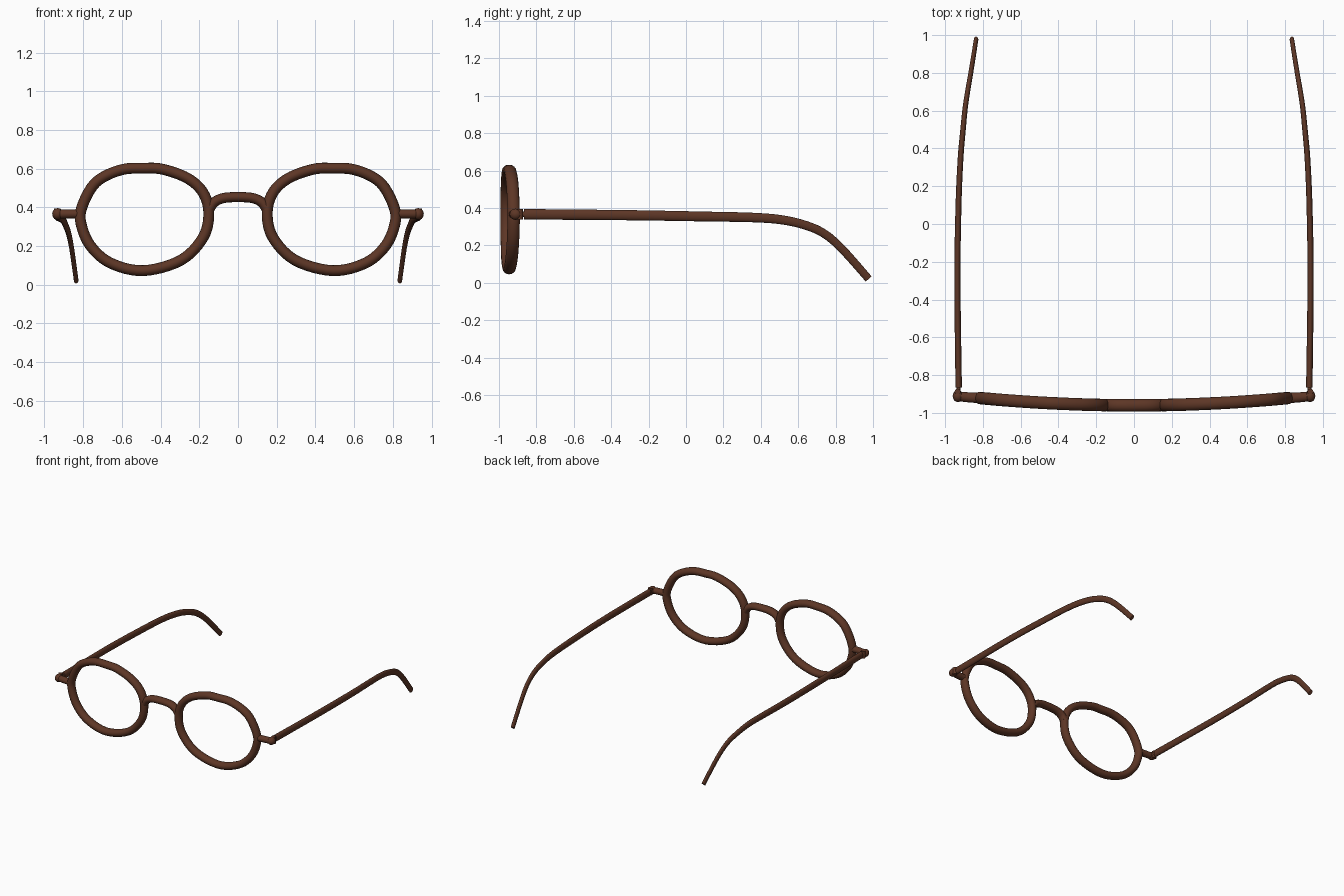
import bpy, bmesh, math
from mathutils import Vector

if "Cube" in bpy.data.objects:
    bpy.data.objects.remove(bpy.data.objects["Cube"])

brown = bpy.data.materials.new("dark brown")
brown.diffuse_color = (0.11, 0.037, 0.019, 1)
brown.use_nodes = True
brown.node_tree.nodes["Principled BSDF"].inputs["Base Color"].default_value = brown.diffuse_color


def finish(obj):
    obj.data.materials.append(brown)
    bpy.ops.object.select_all(action='DESELECT')
    bpy.context.view_layer.objects.active = obj
    obj.select_set(True)
    bpy.ops.object.shade_smooth_by_angle(angle=math.radians(40))


def smooth_path(pts, closed=False, steps=6):
    """Catmull-Rom path through the given points."""
    p = [Vector(q) for q in pts]
    n = len(p)
    get = (lambda i: p[i % n]) if closed else (lambda i: p[max(0, min(n - 1, i))])
    out = []
    for i in range(n if closed else n - 1):
        a, b, c, d = get(i - 1), get(i), get(i + 1), get(i + 2)
        for k in range(steps):
            t = k / steps
            out.append(0.5 * (2 * b + (c - a) * t + (2 * a - 5 * b + 4 * c - d) * t * t
                              + (3 * b - a - 3 * c + d) * t ** 3))
    if not closed:
        out.append(p[-1])
    return out


def sweep(name, path, side, size, closed=False, sides=16):
    """Elliptical tube; size(t) gives half-widths along 'side' and across it."""
    bm = bmesh.new()
    n = len(path)
    rings = []
    for i, c in enumerate(path):
        if closed:
            tan = path[(i + 1) % n] - path[i - 1]
        else:
            tan = path[min(i + 1, n - 1)] - path[max(i - 1, 0)]
        tan.normalize()
        u = Vector(side)
        u = (u - tan * u.dot(tan)).normalized()
        v = tan.cross(u)
        a, b = size(i / (n - 1))
        rings.append([bm.verts.new(c + u * a * math.cos(w) + v * b * math.sin(w))
                      for w in (2 * math.pi * k / sides for k in range(sides))])
    for i in range(n if closed else n - 1):
        r, s = rings[i], rings[(i + 1) % n]
        for k in range(sides):
            m = (k + 1) % sides
            bm.faces.new((r[k], r[m], s[m], s[k]))
    if not closed:
        bm.faces.new(rings[0])
        bm.faces.new(rings[-1])
    bmesh.ops.recalc_face_normals(bm, faces=bm.faces[:])
    mesh = bpy.data.meshes.new(name)
    bm.to_mesh(mesh)
    bm.free()
    obj = bpy.data.objects.new(name, mesh)
    bpy.context.collection.objects.link(obj)
    finish(obj)
    return obj


def bow(x):
    """Gentle backward curve of the whole front."""
    return -0.96 + 0.058 * x * x


rim_outline = [(0.49, 0.073), (0.66, 0.113), (0.765, 0.205), (0.812, 0.32), (0.807, 0.40),
               (0.755, 0.505), (0.69, 0.56), (0.59, 0.597), (0.49, 0.602), (0.39, 0.597),
               (0.26, 0.55), (0.18, 0.475), (0.151, 0.37), (0.18, 0.245), (0.295, 0.127)]
temple_path = [(0.928, -0.865, 0.366), (0.935, -0.3, 0.361), (0.929, 0.1, 0.354),
               (0.918, 0.35, 0.349), (0.905, 0.5, 0.338), (0.893, 0.62, 0.313),
               (0.876, 0.73, 0.268), (0.859, 0.83, 0.185), (0.836, 0.976, 0.021)]

for s, label in ((1, "right"), (-1, "left")):
    # rounded rim
    path = smooth_path([(s * x, bow(x), z) for x, z in rim_outline], True)
    sweep(label + "_rim", path, (0, 1, 0), lambda t: (0.033, 0.028), True)

    # end piece reaching outwards from the rim
    path = smooth_path([(s * x, y, 0.366) for x, y in
                        ((0.81, -0.921), (0.87, -0.918), (0.92, -0.913), (0.94, -0.905))])
    sweep(label + "_end_piece", path, (0, 0, 1), lambda t: (0.024, 0.028 - 0.004 * t))

    # rounded knob at the corner
    bpy.ops.mesh.primitive_uv_sphere_add(segments=16, ring_count=10, radius=1,
                                         location=(s * 0.932, -0.911, 0.366))
    knob = bpy.context.object
    knob.name = label + "_corner_knob"
    knob.scale = (0.028, 0.032, 0.03)
    finish(knob)

    # hinge barrel and the pin joining it to the temple
    bpy.ops.mesh.primitive_cylinder_add(vertices=16, radius=0.016, depth=0.054,
                                        location=(s * 0.934, -0.888, 0.366))
    barrel = bpy.context.object
    barrel.name = label + "_hinge_barrel"
    finish(barrel)
    sweep(label + "_hinge_pin", [Vector((s * 0.93, y, 0.366)) for y in (-0.89, -0.86)],
          (1, 0, 0), lambda t: (0.011, 0.014))

    # temple arm, tapering into the bent ear tip
    path = smooth_path([(s * x, y, z) for x, y, z in temple_path])
    sweep(label + "_temple", path, (1, 0, 0),
          lambda t: (0.017 - 0.005 * t, 0.028 - 0.007 * t))

# arched bridge
arch = [(-0.145, 0.395), (-0.122, 0.427), (-0.075, 0.448), (0, 0.453),
        (0.075, 0.448), (0.122, 0.427), (0.145, 0.395)]
sweep("bridge", smooth_path([(x, bow(x), z) for x, z in arch]), (0, 1, 0),
      lambda t: (0.033, 0.026))
